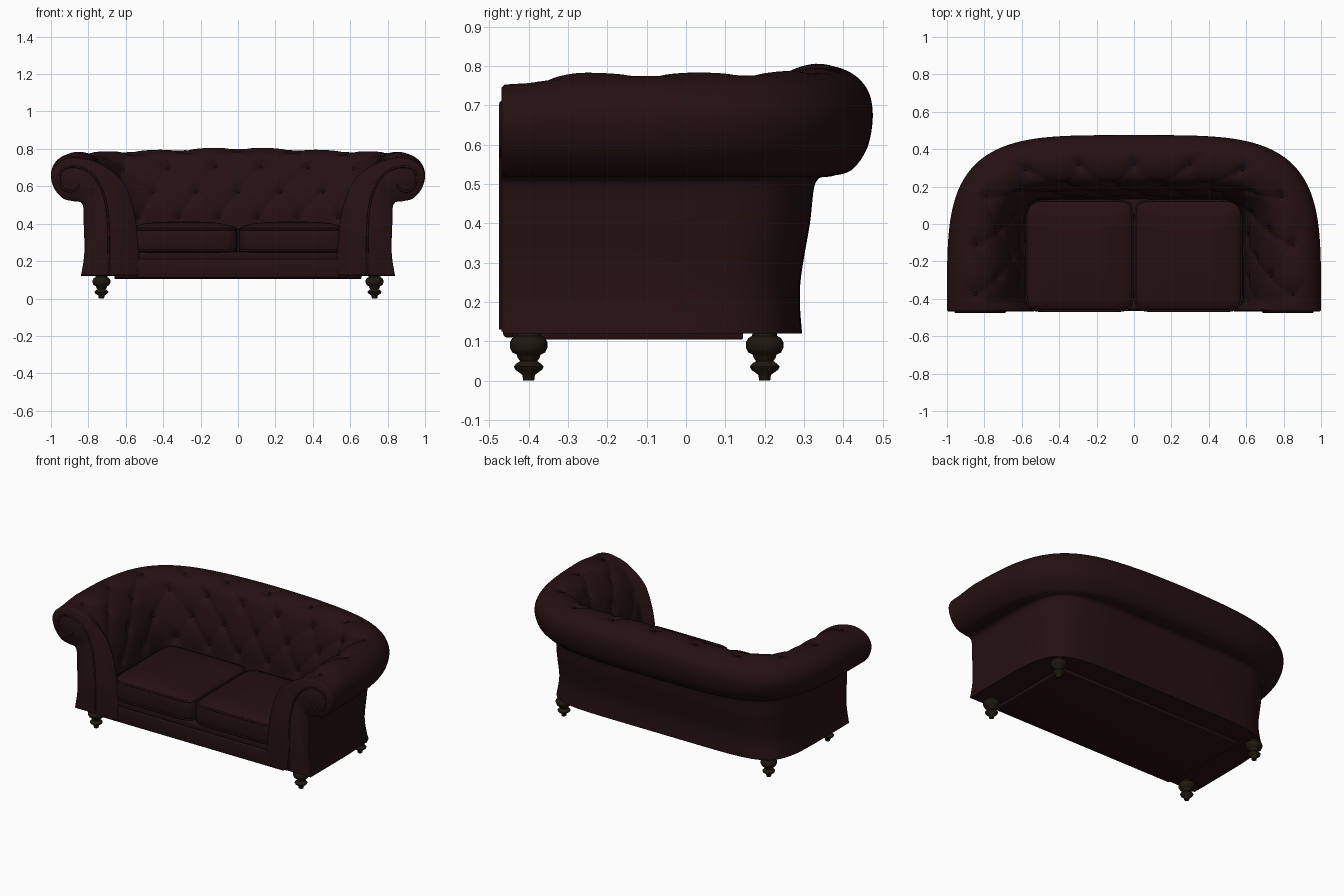
import bpy, bmesh, math
from mathutils import Vector

if "Cube" in bpy.data.objects:
    bpy.data.objects.remove(bpy.data.objects["Cube"])

def material(name, col):
    m = bpy.data.materials.new(name)
    m.diffuse_color = (*col, 1)
    m.use_nodes = True
    m.node_tree.nodes["Principled BSDF"].inputs["Base Color"].default_value = m.diffuse_color
    return m

LEATHER = material("dark red leather", (0.018, 0.005, 0.006))
WOOD = material("dark wood", (0.013, 0.009, 0.005))

def finish(bm, name, mat, angle=50):
    bmesh.ops.recalc_face_normals(bm, faces=bm.faces[:])
    me = bpy.data.meshes.new(name)
    bm.to_mesh(me)
    bm.free()
    ob = bpy.data.objects.new(name, me)
    bpy.context.collection.objects.link(ob)
    me.materials.append(mat)
    bpy.ops.object.select_all(action='DESELECT')
    ob.select_set(True)
    bpy.context.view_layer.objects.active = ob
    bpy.ops.object.shade_smooth_by_angle(angle=math.radians(angle))
    return ob

def smooth(t):
    t = min(1, max(0, t))
    return t * t * (3 - 2 * t)

def catmull(pts, step):
    out = []
    for i in range(len(pts) - 1):
        a, b, c, d = (pts[min(max(k, 0), len(pts) - 1)] for k in range(i - 1, i + 3))
        n = max(1, round(math.hypot(c[0] - b[0], c[2] - b[2]) / step))
        for k in range(n):
            t = k / n
            out.append([0.5 * (2 * q + (r - p) * t + (2 * p - 5 * q + 4 * r - s) * t * t
                        + (3 * q - p - 3 * r + s) * t ** 3) for p, q, r, s in zip(a, b, c, d)])
    return out + [list(pts[-1])]

def piping(name, pts, radius=0.006, cyclic=False):
    cu = bpy.data.curves.new(name, 'CURVE')
    cu.dimensions = '3D'
    cu.bevel_depth = radius
    cu.bevel_resolution = 2
    cu.resolution_u = 6
    sp = cu.splines.new('NURBS')
    sp.points.add(len(pts) - 1)
    for p, co in zip(sp.points, pts):
        p.co = (*co, 1)
    sp.use_cyclic_u = cyclic
    sp.use_endpoint_u = not cyclic
    sp.order_u = 3
    ob = bpy.data.objects.new(name, cu)
    bpy.context.collection.objects.link(ob)
    cu.materials.append(LEATHER)

# Arms and back: one section (arm x, back y, z, corner squareness) swept round a U
Y0 = -0.46
PROFILE = [(.84, .295, .12, 7), (.822, .29, .24, 7), (.825, .315, .4, 7), (.832, .33, .505, 6.5),
           (.88, .37, .52, 5), (.935, .42, .535, 4), (.983, .46, .59, 4), (1, .475, .665, 4),
           (.98, .46, .725, 4), (.93, .41, .765, 4.2), (.86, .33, .778, 4.7), (.775, .245, .752, 5.5),
           (.71, .205, .69, 6.5), (.66, .175, .61, 7.5), (.62, .15, .5, 8), (.597, .14, .38, 9),
           (.585, .13, .25, 9), (.585, .13, .12, 9)]
section = catmull(PROFILE, 0.013)
NJ, NI = len(section), 260

def ring_point(p, phi):
    x, yb, z, n = p
    c, s = math.cos(phi), math.sin(phi)
    r = (abs(c) ** n + abs(s) ** n) ** (-1 / n)
    return Vector((x * c * r, Y0 + (yb - Y0) * s * r, z))

ref = min(range(NJ), key=lambda j: abs(section[j][0] - .66) + abs(section[j][2] - .61))
arc, along = [0], [0]
for i in range(NI):
    arc.append(arc[-1] + (ring_point(section[ref], math.pi * (i + 1) / NI)
                          - ring_point(section[ref], math.pi * i / NI)).length)
for j in range(NJ - 1):
    along.append(along[-1] + math.hypot(section[j + 1][0] - section[j][0], section[j + 1][2] - section[j][2]))
roll_top = min(range(NJ), key=lambda j: abs(section[j][0] - .87) + abs(section[j][2] - .78))

bm = bmesh.new()
grid, tuft, crossings = [], {}, {}
for i in range(NI + 1):
    phi = math.pi * i / NI
    row = []
    for j, p in enumerate(section):
        co = ring_point(p, phi)
        fy = co.y - Y0
        top = max(0, (co.z - .6) / .18)
        co.z += top * (.025 * math.sin(phi) ** 6 - .025 * (1 - smooth(fy / .2)))
        if j > roll_top:
            k = smooth((along[j] - along[roll_top]) / .3) * (1 - smooth(fy / .05))
            co.x -= math.copysign(.055 * k, co.x)
        v = bm.verts.new(co)
        row.append(v)
        # diamond tufting on the inner wall
        a, l = (arc[i] - arc[-1] / 2) / .23, along[j] - along[roll_top]
        b = (l - .03) / .3
        w = smooth((l + .06) / .07) * smooth((.56 - l) / .1) * smooth((fy - .02) / .1)
        if w > 0:
            u1, u2 = math.pi * (a + b), math.pi * (a - b)
            puff = abs(math.sin(u1) * math.sin(u2)) ** .4
            pit = (math.cos(u1) * math.cos(u2)) ** 8
            tuft[v] = w * (.013 * (puff - .6) - .016 * pit)
            key = (round(a + b), round(a - b))
            dist = math.hypot(a + b - key[0], a - b - key[1])
            if w > .6 and dist < crossings.get(key, (.12,))[0]:
                crossings[key] = (dist, v)
    grid.append(row)
for r0, r1 in zip(grid, grid[1:]):
    for j in range(NJ):
        k = (j + 1) % NJ
        bm.faces.new((r0[j], r0[k], r1[k], r1[j]))
caps = [bm.faces.new(grid[0]), bm.faces.new(grid[-1])]
bmesh.ops.recalc_face_normals(bm, faces=bm.faces[:])
bm.normal_update()
moves = {v: v.normal * d for v, d in tuft.items()}
for v, d in moves.items():
    v.co += d
spots = [v.co + v.normal * .002 for _, v in crossings.values()]
bmesh.ops.inset_individual(bm, faces=caps, thickness=.009, depth=.009)
finish(bm, "arms_and_back", LEATHER)

# Buttons in the tufting
bm = bmesh.new()
for co in spots:
    geo = bmesh.ops.create_uvsphere(bm, u_segments=10, v_segments=6, radius=.009)
    bmesh.ops.translate(bm, verts=geo['verts'], vec=co)
finish(bm, "buttons", LEATHER)

# Scroll piping on the arm fronts
SCROLL = [(.69, .13), (.69, .35), (.70, .5), (.735, .61), (.79, .68), (.87, .71), (.945, .695),
          (.96, .63), (.93, .575), (.87, .57), (.85, .61)]
for sx in (-1, 1):
    piping("arm_front_piping", [(sx * x, -.469, z) for x, z in SCROLL])

# Seat base, front rail and rail moulding
def box(name, lo, hi, bev):
    bm = bmesh.new()
    bmesh.ops.create_cube(bm, size=1)
    for v in bm.verts:
        v.co = [l + (c + .5) * (h - l) for c, l, h in zip(v.co, lo, hi)]
    bmesh.ops.bevel(bm, geom=bm.edges[:], offset=bev, segments=3, profile=.5, affect='EDGES')
    finish(bm, name, LEATHER)

box("seat_base", (-.66, -.44, .105), (.66, .145, .25), .005)
box("front_rail", (-.65, -.465, .11), (.65, -.40, .212), .01)
box("front_rail_top", (-.65, -.46, .205), (.65, -.40, .25), .012)

# Seat cushions with piped seams
def outline(cx, r, z, n=12, count=72):
    pts = []
    for i in range(count):
        t = 2 * math.pi * i / count
        c, s = math.cos(t), math.sin(t)
        q = r * (abs(c) ** n + abs(s) ** n) ** (-1 / n)
        pts.append((cx + .288 * c * q, -.17 + .298 * s * q, z))
    return pts

CUSHION = [(.5, .24), (.96, .242), (.99, .255), (1, .28), (1.003, .32), (1, .35), (.985, .37), (.95, .383),
           (.85, .394), (.7, .402), (.5, .408), (.25, .411)]
for sx in (-1, 1):
    bm = bmesh.new()
    rings = [[bm.verts.new(p) for p in outline(sx * .291, r, z)] for r, z in CUSHION]
    for a, b in zip(rings, rings[1:]):
        for i in range(len(a)):
            k = (i + 1) % len(a)
            bm.faces.new((a[i], a[k], b[k], b[i]))
    bm.faces.new(rings[0])
    bm.faces.new(rings[-1])
    finish(bm, "seat_cushion", LEATHER)
    for z in (.256, .37):
        piping("cushion_piping", outline(sx * .291, .99, z), .006, True)

# Turned legs
LEG = [(0, 0), (.014, 0), (.016, .015), (.034, .028), (.038, .036), (.032, .043), (.022, .05), (.028, .058),
       (.03, .066), (.042, .072), (.048, .085), (.048, .097), (.042, .108), (.032, .114), (.03, .13), (0, .13)]
for sx in (-1, 1):
    for y, name in ((-.40, "front_leg"), (.20, "back_leg")):
        bm = bmesh.new()
        vs = [bm.verts.new((r, 0, z)) for r, z in LEG]
        es = [bm.edges.new(e) for e in zip(vs, vs[1:])]
        bmesh.ops.spin(bm, geom=vs + es, cent=(0, 0, 0), axis=(0, 0, 1), angle=2 * math.pi, steps=24)
        bmesh.ops.remove_doubles(bm, verts=bm.verts[:], dist=1e-5)
        bmesh.ops.translate(bm, verts=bm.verts[:], vec=(sx * .73, y, 0))
        finish(bm, name, WOOD)
